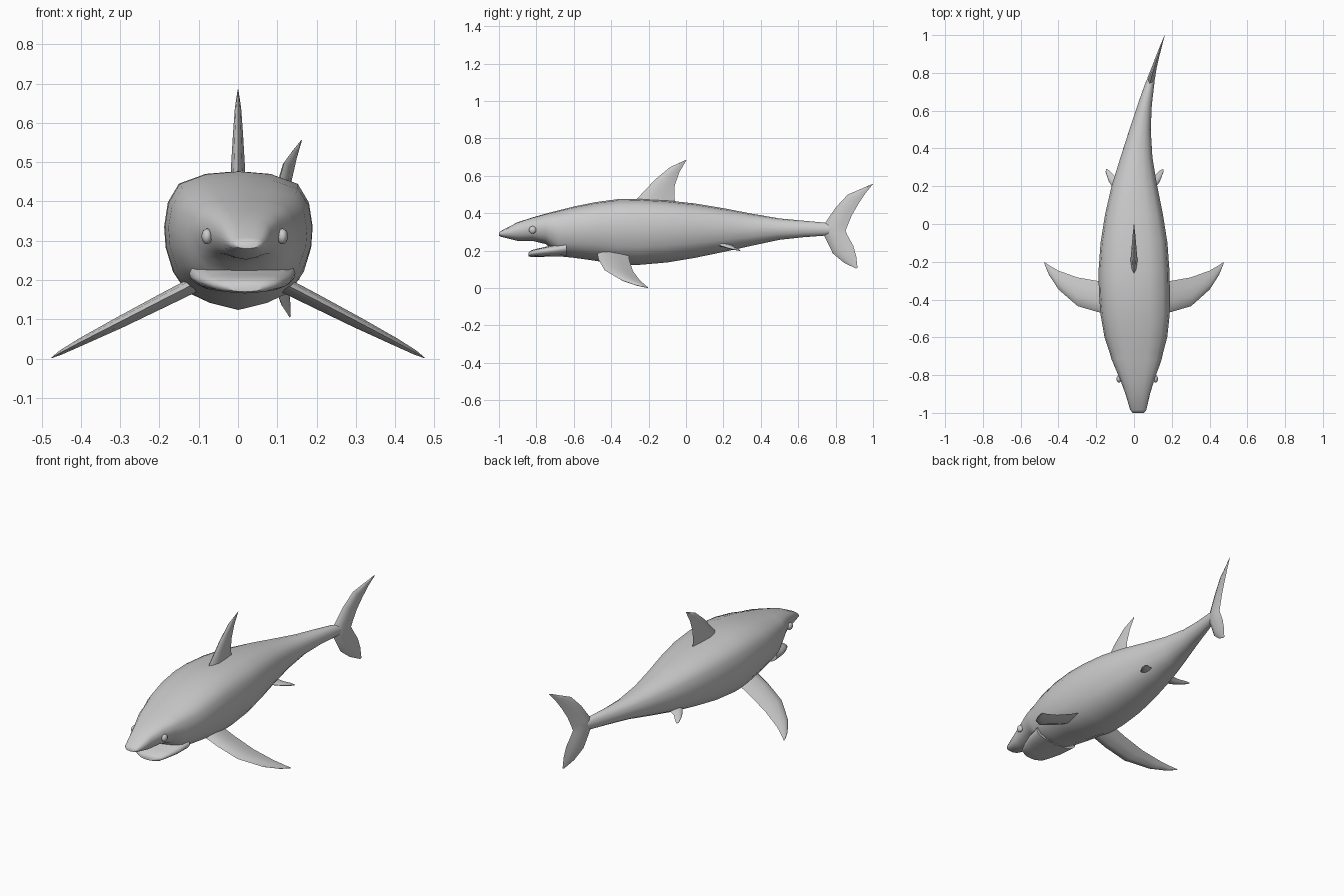
import bpy, bmesh, math
from mathutils import Vector

if "Cube" in bpy.data.objects:
    bpy.data.objects.remove(bpy.data.objects["Cube"])

grey = bpy.data.materials.new("grey skin")
grey.diffuse_color = (0.6, 0.6, 0.6, 1)
grey.use_nodes = True
grey.node_tree.nodes["Principled BSDF"].inputs["Base Color"].default_value = grey.diffuse_color


def bend(y):
    """Sideways sweep of the spine: tail curls to +x, head leans slightly."""
    if y > 0.1:
        return 0.163 * ((y - 0.1) / 0.9) ** 2
    return max(0, -0.3 - y) * 0.033


def loft(name, rings, angle=60):
    """Skin a list of equal-length point rings and cap both ends."""
    bm = bmesh.new()
    loops = [[bm.verts.new(p) for p in ring] for ring in rings]
    n = len(rings[0])
    for a, b in zip(loops, loops[1:]):
        for i in range(n):
            j = (i + 1) % n
            bm.faces.new((a[i], a[j], b[j], b[i]))
    bm.faces.new(loops[0])
    bm.faces.new(loops[-1])
    bmesh.ops.recalc_face_normals(bm, faces=bm.faces)
    mesh = bpy.data.meshes.new(name)
    bm.to_mesh(mesh)
    bm.free()
    return finish(bpy.data.objects.new(name, mesh), angle)


def finish(ob, angle=60):
    if not ob.users_collection:
        bpy.context.collection.objects.link(ob)
    ob.data.materials.append(grey)
    bpy.ops.object.select_all(action='DESELECT')
    ob.select_set(True)
    bpy.context.view_layer.objects.active = ob
    bpy.ops.object.shade_smooth_by_angle(angle=math.radians(angle))
    return ob


# Right half of the boxy trunk section, top to bottom (unit size)
HALF = [(0, 1), (.44, .96), (.8, .82), (.95, .55), (1, .2), (.98, -.1),
        (.88, -.45), (.7, -.74), (.38, -.9), (0, -1)]
SECTION = HALF + [(-x, z) for x, z in HALF[-2:0:-1]]


def ring(y, hw, top, bot, roundness=0.0):
    """Cross-section at y, blending the trunk section towards an ellipse."""
    pts = []
    for x, z in SECTION:
        r = math.hypot(x, z)
        k = 1 - roundness + roundness / r
        pts.append((bend(y) + x * k * hw, y,
                    (top + bot) / 2 + z * k * (top - bot) / 2))
    return pts


# Body with snout: y, half width, top, bottom, roundness
BODY = [(-1.0, .03, .297, .28, .5), (-.985, .043, .308, .273, .4),
        (-.9, .065, .352, .252, 0), (-.82, .092, .378, .252, 0),
        (-.75, .12, .398, .235, 0), (-.715, .133, .407, .205, 0),
        (-.68, .142, .416, .17, 0), (-.6, .166, .436, .162, 0),
        (-.48, .183, .46, .145, 0), (-.36, .188, .476, .124, 0),
        (-.25, .188, .477, .124, 0), (-.1, .177, .468, .137, 0),
        (.05, .154, .452, .162, .2), (.2, .122, .427, .193, .4),
        (.35, .086, .398, .226, .6), (.5, .057, .372, .258, .8),
        (.63, .038, .36, .272, 1), (.74, .025, .35, .28, 1),
        (.8, .015, .335, .29, 1)]
loft("body", [ring(*s) for s in BODY])

# Lower jaw: y, half width, top, bottom
JAW = [(-.842, .045, .19, .17, .3), (-.825, .078, .203, .166, 0),
       (-.78, .1, .214, .167, 0), (-.72, .122, .228, .168, 0),
       (-.64, .135, .25, .168, 0)]
loft("lower_jaw", [ring(*s) for s in JAW])

# Eyes
for side, label in ((-1, "left"), (1, "right")):
    bpy.ops.mesh.primitive_uv_sphere_add(
        segments=12, ring_count=8, radius=1,
        location=(bend(-.82) + side * .096, -.82, .311))
    eye = bpy.context.object
    eye.name = label + "_eye"
    eye.scale = (.014, .02, .02)
    finish(eye)


def fin(name, stations, normal):
    """Loft lens-shaped sections: leading point, trailing point, half thickness."""
    n = Vector(normal).normalized()
    lens = [(0, 0), (.1, .6), (.35, 1), (.7, .6), (1, 0),
            (.7, -.6), (.35, -1), (.1, -.6)]
    rings = []
    for lead, trail, t in stations:
        a, b = Vector(lead), Vector(trail)
        rings.append([a.lerp(b, u) + n * (v * t) for u, v in lens])
    return loft(name, rings)


def upright(stations):
    """Stations given in side profile, placed on the bent spine."""
    return [((bend(a), a, az), (bend(b), b, bz), t)
            for a, az, b, bz, t in stations]


# Dorsal fin
fin("dorsal_fin", upright([
    (-.29, .44, -.05, .44, .02), (-.255, .485, -.062, .48, .018),
    (-.165, .58, -.06, .55, .013), (-.085, .647, -.035, .62, .008),
    (-.002, .684, .003, .685, .001)]), (1, 0, 0))

# Tail fin, upper tip to lower tip
fin("tail_fin", upright([
    (.99, .554, 1.0, .556, .001), (.935, .53, .962, .51, .005),
    (.865, .5, .922, .45, .009), (.8, .43, .887, .39, .013),
    (.745, .35, .862, .33, .018), (.73, .315, .853, .305, .02),
    (.74, .278, .862, .285, .017), (.785, .185, .895, .225, .011),
    (.845, .135, .91, .17, .007), (.908, .105, .917, .108, .001)]), (1, -.25, 0))

# Paired fins
PECTORAL = [((.09, -.48, .203), (.09, -.31, .195), .02),
            ((.19, -.467, .152), (.19, -.302, .145), .018),
            ((.3, -.435, .095), (.3, -.283, .09), .015),
            ((.4, -.347, .043), (.4, -.247, .042), .01),
            ((.45, -.27, .016), (.45, -.218, .016), .006),
            ((.474, -.212, .002), (.475, -.2, .002), .001)]
PELVIC = [((.06, .15, .24), (.06, .24, .235), .012),
          ((.105, .18, .228), (.105, .255, .222), .01),
          ((.135, .225, .215), (.13, .28, .21), .007),
          ((.153, .275, .202), (.15, .293, .2), .002)]
for side, label in ((-1, "left"), (1, "right")):
    for part, stations, normal in (("pectoral_fin", PECTORAL, (.46, 0, .89)),
                                   ("pelvic_fin", PELVIC, (.35, 0, .94))):
        flip = lambda p: (side * p[0] + bend(p[1]) * .5, p[1], p[2])
        fin(label + "_" + part, [(flip(a), flip(b), t) for a, b, t in stations],
            (side * normal[0], normal[1], normal[2]))
